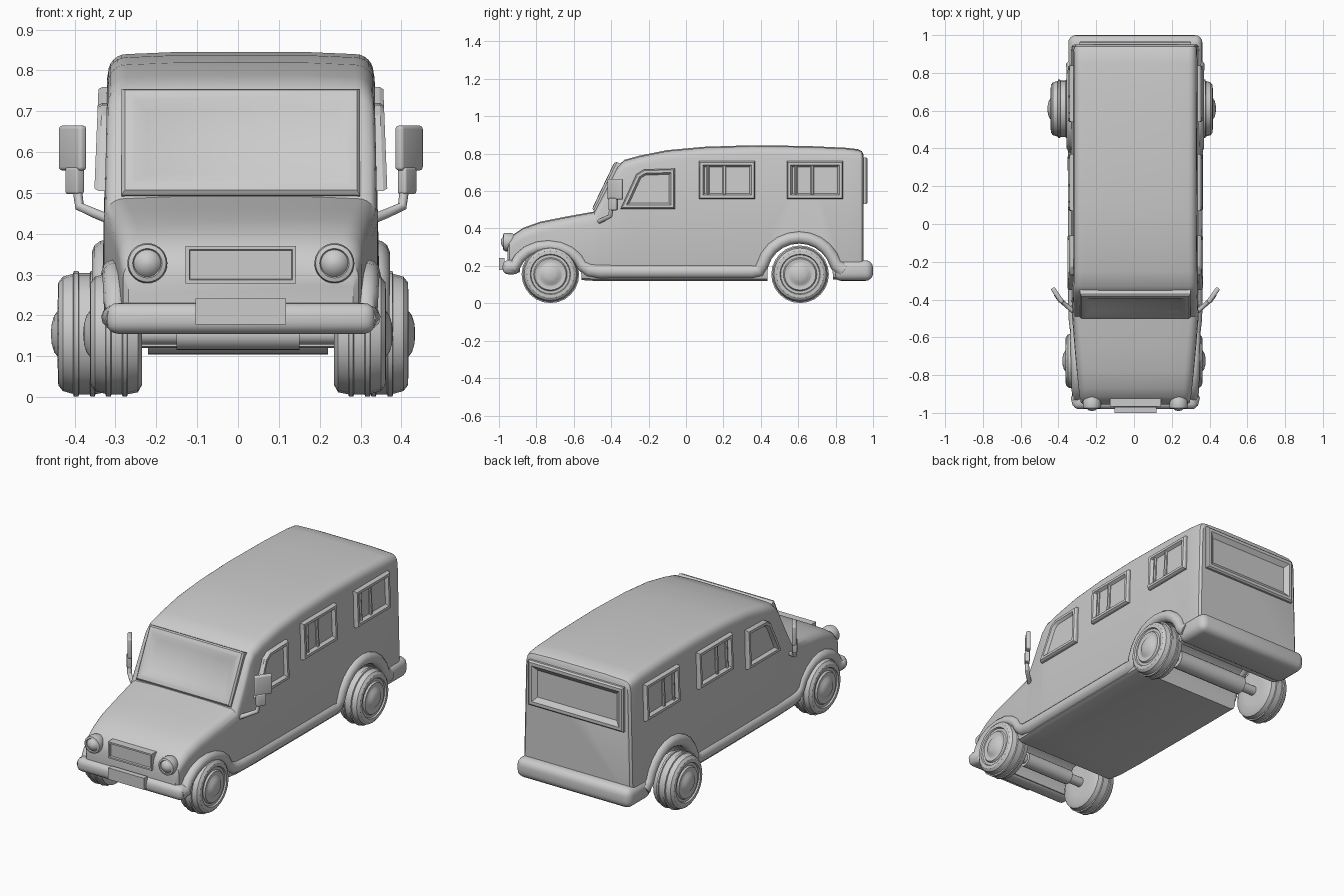
import bpy, bmesh
from math import sin, cos, pi, radians
from mathutils import Vector, Matrix

if "Cube" in bpy.data.objects:
    bpy.data.objects.remove(bpy.data.objects["Cube"])

CX = 0.007  # body centre line


def finish(name, bm, angle=35):
    bmesh.ops.recalc_face_normals(bm, faces=bm.faces)
    me = bpy.data.meshes.new(name)
    bm.to_mesh(me)
    bm.free()
    ob = bpy.data.objects.new(name, me)
    bpy.context.collection.objects.link(ob)
    smooth(ob, angle)
    return ob


def smooth(ob, angle=35):
    bpy.ops.object.select_all(action='DESELECT')
    ob.select_set(True)
    bpy.context.view_layer.objects.active = ob
    bpy.ops.object.shade_smooth_by_angle(angle=radians(angle))


def bridge(bm, rings, cap_start=True, cap_end=True):
    vs = [[bm.verts.new(p) for p in r] for r in rings]
    n = len(vs[0])
    for a, b in zip(vs, vs[1:]):
        for i in range(n):
            bm.faces.new((a[i], a[(i + 1) % n], b[(i + 1) % n], b[i]))
    if cap_start:
        bm.faces.new(vs[0])
    if cap_end:
        bm.faces.new(vs[-1])


def box(name, c, s, bevel=0.0, rot=0.0):
    bm = bmesh.new()
    bmesh.ops.create_cube(bm, size=1, matrix=Matrix.Translation(c) @ Matrix.Rotation(rot, 4, 'Z')
                          @ Matrix.Diagonal((*s, 1)))
    if bevel:
        bmesh.ops.bevel(bm, geom=bm.edges[:], offset=bevel, segments=4, profile=0.5, affect='EDGES')
    return finish(name, bm)


def lathe(name, centre, axis, profile, seg):
    """profile: (distance along axis, radius)"""
    q = Vector(axis).to_track_quat('Z', 'Y')
    bm = bmesh.new()
    bridge(bm, [[Vector(centre) + q @ Vector((r * cos(2 * pi * i / seg), r * sin(2 * pi * i / seg), d))
                 for i in range(seg)] for d, r in profile])
    return finish(name, bm)


def tube(name, pts, res=4):
    """pts: (x, y, z, radius)"""
    cu = bpy.data.curves.new(name, 'CURVE')
    cu.dimensions, cu.bevel_depth, cu.bevel_resolution, cu.use_fill_caps = '3D', 1.0, res, True
    sp = cu.splines.new('POLY')
    sp.points.add(len(pts) - 1)
    for p, (x, y, z, r) in zip(sp.points, pts):
        p.co, p.radius = (x, y, z, 1), r
    ob = bpy.data.objects.new(name, cu)
    bpy.context.collection.objects.link(ob)
    bpy.ops.object.select_all(action='DESELECT')
    ob.select_set(True)
    bpy.context.view_layer.objects.active = ob
    bpy.ops.object.convert(target='MESH')
    smooth(bpy.context.view_layer.objects.active, 50)


def inset(poly, d):
    out, n = [], len(poly)
    for i in range(n):
        p, a, b = (Vector(poly[k % n]) for k in (i, i - 1, i + 1))
        e, f = (p - a).normalized(), (b - p).normalized()
        n1, n2 = Vector((-e.y, e.x)), Vector((-f.y, f.x))
        out.append(p + (n1 + n2) * d / (1 + n1.dot(n2)))
    return out


def frame(name, poly, to3d, steps):
    """moulded frame with pane: poly counter-clockwise, steps = (inset, height)"""
    bm = bmesh.new()
    bridge(bm, [[to3d(p, h) for p in inset(poly, d)] for d, h in steps])
    return finish(name, bm, 30)


def rect(u0, v0, u1, v1):
    return [(u0, v0), (u1, v0), (u1, v1), (u0, v1)]


# Body shell: lofted sections (y, bottom, top, half width, corner radius)
stations = [(-0.955, .19, .30, .275, .03), (-0.945, .18, .34, .288, .04), (-0.915, .17, .375, .295, .045),
            (-0.87, .16, .405, .30, .05), (-0.78, .14, .437, .31, .05), (-0.65, .13, .463, .322, .05),
            (-0.49, .12, .492, .335, .045), (-0.42, .12, .625, .337, .045), (-0.365, .12, .735, .339, .045),
            (-0.33, .12, .768, .34, .045), (-0.25, .12, .79, .34, .045), (-0.1, .12, .82, .341, .045),
            (0.1, .12, .838, .342, .045), (0.35, .12, .846, .342, .045), (0.65, .12, .842, .342, .045),
            (0.85, .13, .833, .342, .045), (0.92, .14, .825, .341, .045), (0.94, .14, .815, .337, .04),
            (0.95, .15, .795, .325, .03)]
rings = []
for y, zb, zt, w, r in stations:
    def width(z):
        return w - max(0, z - .42) * .04
    wt = width(zt)
    half = [(w - .03, zb), (w - .008, zb + .01), (w, zb + .035), (width(zt - r - .02), zt - r - .02)]
    half += [(wt - r + r * cos(a), zt - r - .006 + r * sin(a)) for a in [pi / 2 * k / 6 for k in range(7)]]
    half += [(wt * .5, zt - .001)]
    rings.append([(CX + x, y, z) for x, z in half] + [(CX - x, y, z) for x, z in reversed(half)])
bm = bmesh.new()
bridge(bm, rings)
body = finish("body", bm, 30)

# Wheel channels
for y, r in ((0.61, .175), (-0.725, .165)):
    cut = lathe("arch_cutter", (-1, y, .155), (1, 0, 0), [(0, r), (2, r)], 40)
    low = box("arch_cutter_low", (0, y, .05), (2, 2 * r, .21))
    for c in (cut, low):
        m = body.modifiers.new("arch", 'BOOLEAN')
        m.operation, m.object, m.solver = 'DIFFERENCE', c, 'EXACT'
        bpy.context.view_layer.objects.active = body
        bpy.ops.object.modifier_apply(modifier=m.name)
        bpy.data.objects.remove(c)
smooth(body, 30)

# Bumpers and number plate
box("front_bumper", (CX, -0.935, .193), (.66, .09, .076), .03)
box("rear_bumper", (CX, .895, .175), (.71, .21, .11), .04)
box("front_plate", (CX, -0.985, .21), (.222, .03, .064))
frame("grille", rect(-.135, .278, .135, .37), lambda p, h: Vector((p[0] + CX, -.955 - h, p[1])),
      [(0, -.03), (0, .012), (.009, .012), (.011, .002)])

# Windscreen and rear window
base, up = Vector((CX, -.487, .492)), Vector((0, .125, .26)).normalized()
nrm = Vector((0, -up.z, up.y))
frame("windscreen", rect(-.292, 0, .292, .288), lambda p, h: base + Vector((p[0], 0, 0)) + up * p[1] + nrm * h,
      [(0, -.03), (0, .008), (.008, .018), (.022, .02), (.034, .018), (.062, .003)])
frame("rear_window", rect(-.295, .53, .295, .78), lambda p, h: Vector((CX + p[0], .95 + h, p[1])),
      [(0, -.02), (0, .012), (.008, .02), (.025, .02), (.05, .002)])

for s, side in ((1, "right"), (-1, "left")):
    def on_side(p, h, s=s):
        return Vector((CX + s * (.339 - (p[1] - .5) * .04 + h), p[0], p[1]))

    # Side windows
    steps = [(0, -.02), (0, .01), (.006, .02), (.02, .02), (.03, .004)]
    frame(side + "_door_window", [(-.35, .505), (-.06, .505), (-.06, .72), (-.225, .715), (-.265, .69)],
          on_side, steps)
    for y in (.07, .54):
        frame(side + "_side_window", rect(y, .558, y + .3, .76), on_side, steps)
        for a, b in ((.125, .145), (.04, .055)):
            frame(side + "_window_divider", rect(y + a, .58, y + b, .74), on_side,
                  [(0, -.02), (0, .01), (.005, .015)])

    # Running board with arch flares
    path = [(.298, -.955, .193, .034), (.308, -.92, .195, .034)]
    for k in range(9):
        t = radians(165 - 150 * k / 8)
        path.append((.305 + .012 * k / 8, -.735 + .185 * cos(t), .165 + .142 * sin(t), .03))
    path += [(.315, -.52, .178, .037), (.315, -.46, .17, .04), (.318, .35, .17, .04), (.32, .395, .177, .038)]
    for k in range(11):
        t = radians(165 - 150 * k / 10)
        path.append((.332, .605 + .203 * cos(t), .155 + .197 * sin(t), .033))
    path += [(.325, .84, .178, .042)]
    tube(side + "_skirt", [(CX + s * x, y, z, r) for x, y, z, r in path])

    # Headlights
    lx = CX + s * .229
    lathe(side + "_headlight", (lx, -.90, .328), (0, -1, 0),
          [(0, .035), (.035, .047), (.06, .049), (.075, .046), (.078, .036), (.072, .033),
           (.078, .028), (.086, .018), (.09, .004)], 28)

    # Door mirrors
    box(side + "_mirror", (CX + s * .412, -.378, .61), (.095, .024, .11), .009, s * radians(55))
    box(side + "_mirror_mount", (CX + s * .407, -.39, .53), (.05, .026, .065), .006, s * radians(55))
    tube(side + "_mirror_arm", [(CX + s * x, y, z, .012) for x, y, z in
                                ((.325, -.465, .437), (.355, -.44, .449), (.395, -.405, .467), (.402, -.397, .52))])

    # Wheels: tyre with ridges, rim and domed hub
    for label, x, y in (("front", s * .235, -.725), ("rear", -.012 + s * .302, .61)):
        tyre = [(0, .07), (0, .125), (.01, .143), (.035, .148), (.037, .154), (.047, .154), (.049, .149),
                (.075, .149), (.077, .154), (.088, .154), (.09, .147), (.115, .14), (.126, .126),
                (.127, .108), (.119, .104), (.119, .09), (.128, .084), (.124, .066), (.126, .058),
                (.136, .045), (.142, .025), (.144, .004)]
        lathe(side + "_" + label + "_wheel", (x, y, .155), (s, 0, 0), tyre, 24)

# Axles
lathe("rear_axle", (-.32, .61, .155), (1, 0, 0),
      [(0, .026), (.1, .026), (.1, .05), (.54, .05), (.54, .026), (.64, .026)], 20)
lathe("front_axle", (-.25, -.725, .155), (1, 0, 0),
      [(0, .026), (.1, .026), (.1, .04), (.4, .04), (.4, .026), (.5, .026)], 20)
